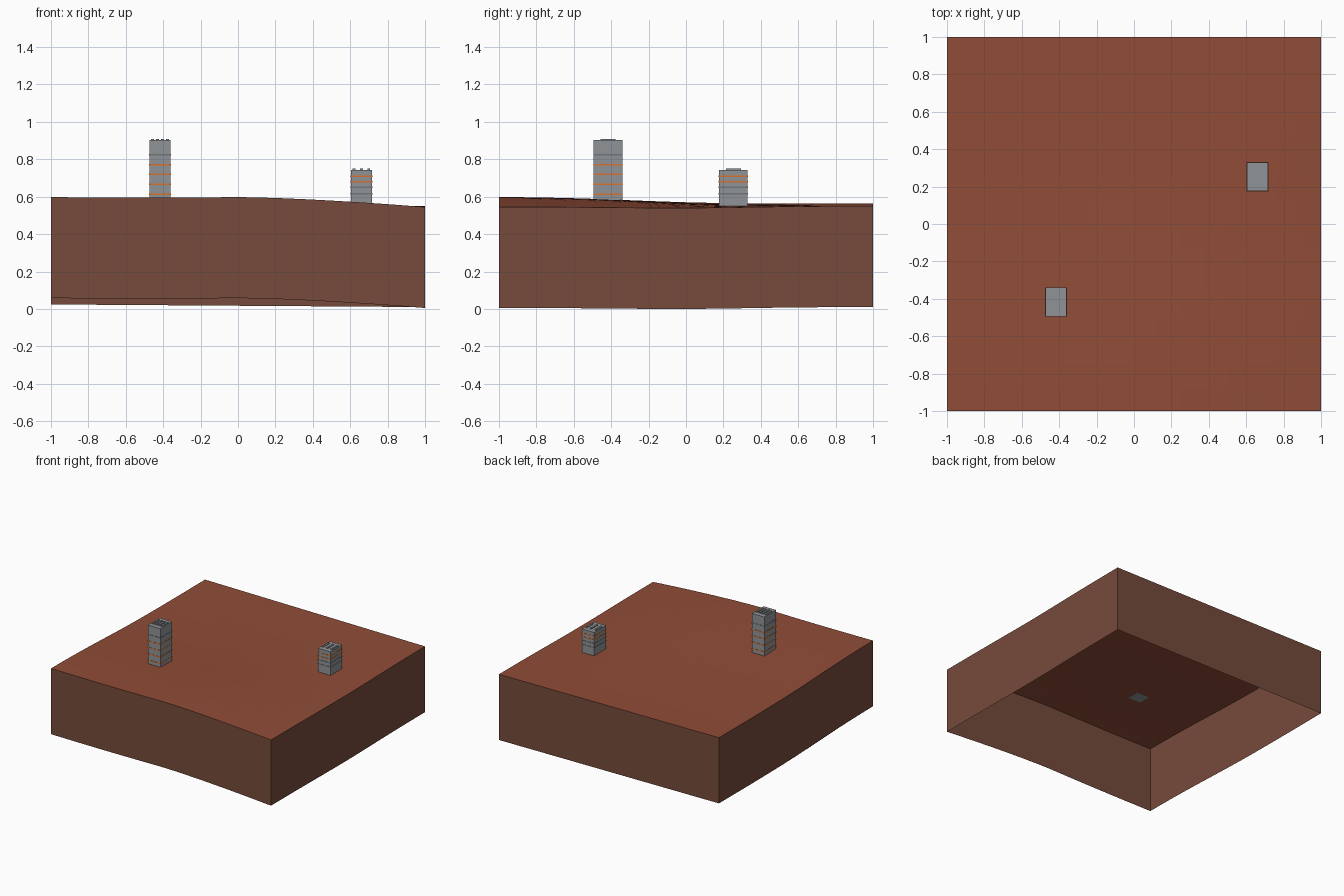
import bpy, bmesh, math

cube = bpy.data.objects.get("Cube")
if cube:
    bpy.data.objects.remove(cube, do_unlink=True)


def material(name, rgb):
    m = bpy.data.materials.new(name)
    m.use_nodes = True
    m.diffuse_color = (*rgb, 1)
    bsdf = next(n for n in m.node_tree.nodes if n.type == 'BSDF_PRINCIPLED')
    bsdf.inputs["Base Color"].default_value = (*rgb, 1)
    bsdf.inputs["Roughness"].default_value = 0.9
    return m


SOIL = material("red soil", (0.28, 0.073, 0.038))
CLIFF = material("brown cliff", (0.18, 0.07, 0.043))
CONCRETE = material("grey concrete", (0.28, 0.295, 0.31))
DARK = material("dark grey windows", (0.17, 0.18, 0.19))
ORANGE = material("orange lights", (0.68, 0.17, 0.03))


def finish(name, bm, mats):
    mesh = bpy.data.meshes.new(name)
    bm.to_mesh(mesh)
    bm.free()
    for m in mats:
        mesh.materials.append(m)
    obj = bpy.data.objects.new(name, mesh)
    bpy.context.collection.objects.link(obj)
    return obj


def box(bm, center, size, mat=0):
    verts = bmesh.ops.create_cube(bm, size=1)["verts"]
    for v in verts:
        v.co = [c + s * k for c, s, k in zip(center, size, v.co)]
    for f in {f for v in verts for f in v.link_faces}:
        f.material_index = mat


# Gentle ground: high along the front, falling to the back and to +x
def ground(x, y):
    front = 0.598 - 0.053 * max(x, 0) ** 1.5 - 0.003 * math.sin(math.pi * max(-x, 0))
    back = 0.557 - 0.007 * x
    t = min((y + 1) / 1.8, 1)
    s = t * t * (3 - 2 * t)
    return front + (back - front) * s - 0.008 * math.exp(-(2 * y) ** 2)


# Terrain block: ground sheet with a skirt hanging from its border, open below
bm = bmesh.new()
bmesh.ops.create_grid(bm, x_segments=16, y_segments=16, size=1)
for v in bm.verts:
    v.co.z = ground(v.co.x, v.co.y)
depth = min(v.co.z for v in bm.verts)
border = [e for e in bm.edges if e.is_boundary]
skirt = bmesh.ops.extrude_edge_only(bm, edges=border)["geom"]
for g in skirt:
    if isinstance(g, bmesh.types.BMVert):
        g.co.z -= depth
    elif isinstance(g, bmesh.types.BMFace):
        g.material_index = 1
bmesh.ops.recalc_face_normals(bm, faces=bm.faces)
top = max(bm.faces, key=lambda f: abs(f.normal.z))
if top.normal.z < 0:
    bmesh.ops.reverse_faces(bm, faces=bm.faces)
finish("terrain_block", bm, [SOIL, CLIFF])


# Tower: plain shaft, window bands at each floor and ribs on the roof
def tower(name, x, y, height, bands, ribs):
    width, length = 0.113, 0.153
    base = ground(x, y) - 0.001
    bm = bmesh.new()
    box(bm, (x, y, (base + height) / 2), (width, length, height - base))
    for z, mat in bands:
        box(bm, (x, y, z), (width + 0.003, length + 0.003, 0.008), mat)
    for i in range(ribs):
        rx = x + 0.08 * (i / (ribs - 1) - 0.5)
        box(bm, (rx, y, height + 0.003), (0.014, 0.08, 0.008))
    finish(name, bm, [CONCRETE, DARK, ORANGE])


tower("tall_tower", -0.417, -0.417, 0.902,
      [(0.825, 1), (0.772, 2), (0.72, 2), (0.667, 2), (0.614, 2)], 4)
tower("short_tower", 0.66, 0.253, 0.743,
      [(0.71, 2), (0.68, 2), (0.65, 1), (0.617, 1)], 3)
